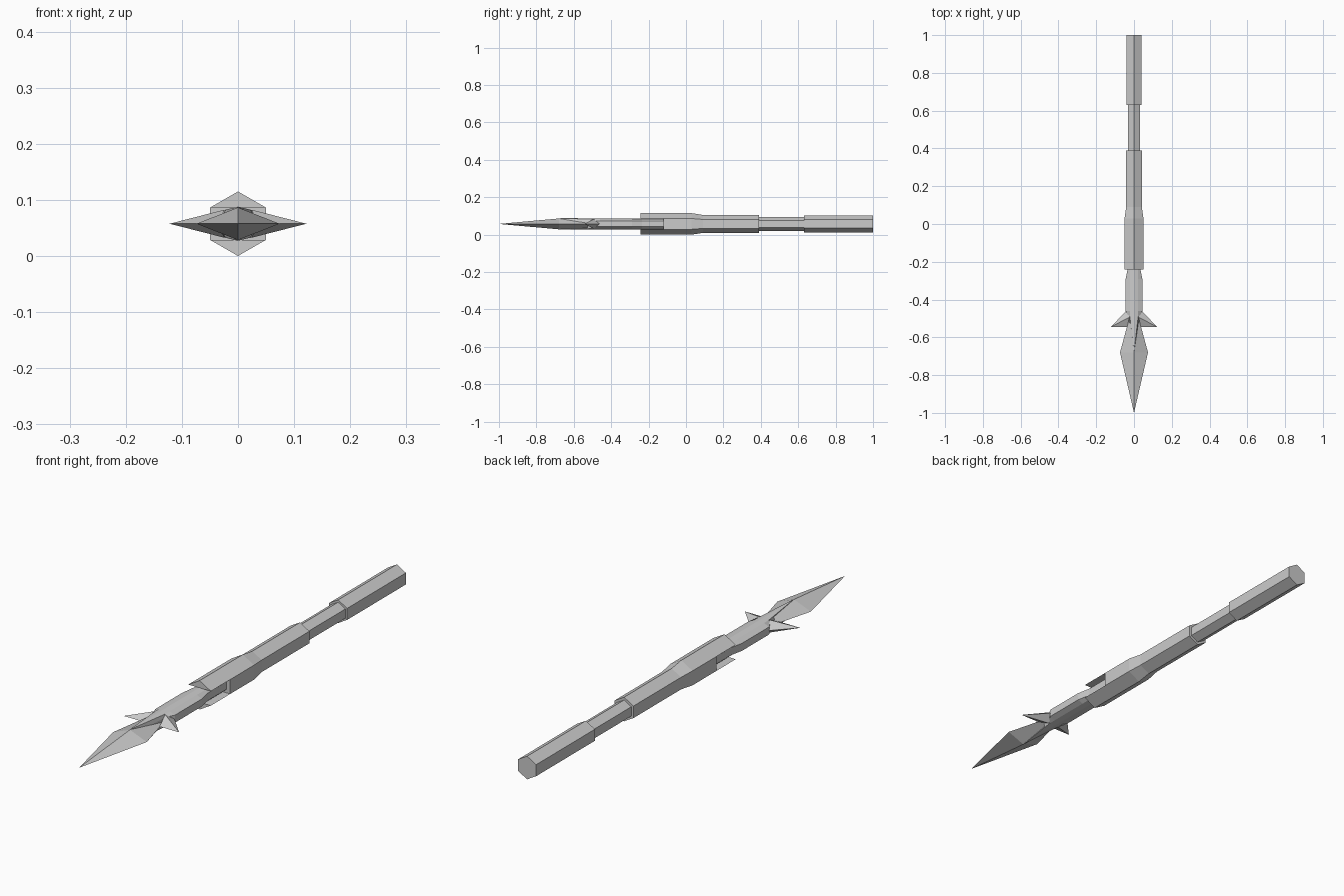
import bpy, math

if "Cube" in bpy.data.objects:
    bpy.data.objects.remove(bpy.data.objects["Cube"])

CZ = 0.0575  # height of the spear axis


def mesh_object(name, verts, faces):
    me = bpy.data.meshes.new(name)
    me.from_pydata([(x, y, z + CZ) for x, y, z in verts], [], faces)
    me.validate()
    ob = bpy.data.objects.new(name, me)
    bpy.context.collection.objects.link(ob)
    bpy.ops.object.select_all(action='DESELECT')
    bpy.context.view_layer.objects.active = ob
    ob.select_set(True)
    bpy.ops.object.mode_set(mode='EDIT')
    bpy.ops.mesh.select_all(action='SELECT')
    bpy.ops.mesh.remove_doubles(threshold=0.0001)
    bpy.ops.mesh.normals_make_consistent(inside=False)
    bpy.ops.object.mode_set(mode='OBJECT')
    return ob


def loft(name, sections):
    """Skin a list of (y, [(x, z), ...]) sections along y."""
    n = len(sections[0][1])
    verts = [(x, y, z) for y, pts in sections for x, z in pts]
    faces = [(k * n + i, k * n + (i + 1) % n, (k + 1) * n + (i + 1) % n, (k + 1) * n + i)
             for k in range(len(sections) - 1) for i in range(n)]
    faces += [tuple(range(n)), tuple(range(len(verts) - n, len(verts)))]
    return mesh_object(name, verts, faces)


def hexagon(r):
    return [(r * math.sin(i * math.pi / 3), r * math.cos(i * math.pi / 3)) for i in range(6)]


def diamond(w, h):
    return [(0, h), (w, 0), (0, -h), (-w, 0)]


def octagon(xs, xo, top=0.030, shoulder=0.025, side=0.015):
    right = [(0, top), (xs, shoulder), (xo, side), (xo, -side), (xs, -shoulder)]
    return right + [(0, -top), (-xs, -shoulder), (-xo, -side), (-xo, side), (-xs, shoulder)]


# Handle: stepped hexagonal grips
loft("rear_grip", [(0.63, hexagon(0.046)), (1.0, hexagon(0.046))])
loft("handle_neck", [(0.39, hexagon(0.037)), (0.63, hexagon(0.037))])
loft("front_grip", [(-0.12, hexagon(0.0575)), (0.03, hexagon(0.0575)),
                    (0.09, hexagon(0.048)), (0.39, hexagon(0.048))])

# Socket plates: roof and floor prongs continuing the grip forward
for name, s in (("upper_prong", 1), ("lower_prong", -1)):
    tri = [(0, s * 0.0575), (0.0498, s * 0.02875), (-0.0498, s * 0.02875)]
    loft(name, [(-0.242, tri), (-0.12, tri)])

# Shaft of the head, tapering into the socket and fading into the blade ridge
loft("head_shaft", [(-0.67, octagon(0.001, 0.002, 0.0305, 0.030, 0.006)),
                    (-0.49, octagon(0.022, 0.028)),
                    (-0.46, octagon(0.022, 0.044)),
                    (-0.29, octagon(0.022, 0.044)),
                    (-0.235, octagon(0.022, 0.033)),
                    (-0.12, octagon(0.022, 0.033))])

# Blade
loft("blade", [(-1.0, diamond(0.0001, 0.0001)), (-0.68, diamond(0.074, 0.029)),
               (-0.48, diamond(0.02, 0.029))])

# Barbs: swept four-sided spikes
for name, s in (("right_barb", 1), ("left_barb", -1)):
    mesh_object(name, [(s * 0.122, -0.545, 0), (s * 0.036, -0.545, 0), (s * 0.024, -0.493, 0.025),
                       (s * 0.04, -0.458, 0), (s * 0.024, -0.493, -0.025)],
                [(0, 1, 2), (0, 2, 3), (0, 3, 4), (0, 4, 1), (1, 4, 3, 2)])
